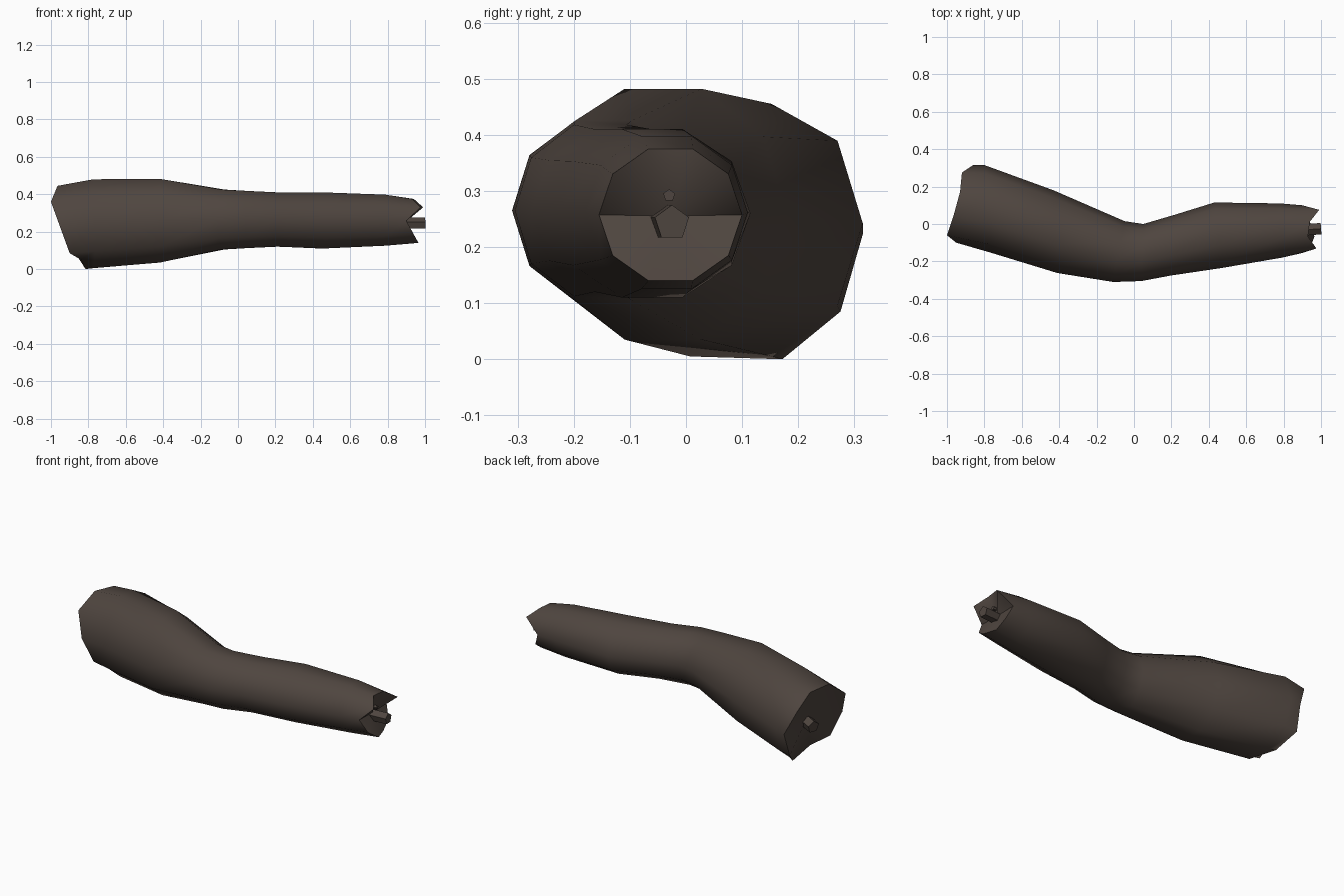
import bpy, bmesh, math
from mathutils import Vector

if "Cube" in bpy.data.objects:
    bpy.data.objects.remove(bpy.data.objects["Cube"])

SIDES = 10
skin = bpy.data.materials.new("dark brown")
skin.diffuse_color = (0.078, 0.060, 0.050, 1)
skin.use_nodes = True
skin.node_tree.nodes["Principled BSDF"].inputs["Base Color"].default_value = skin.diffuse_color


def ring(front, back, lo, hi, xs=None, dz={}):
    """Oval section between a front and a back point (x, y); xs and dz make rims ragged."""
    f, b = Vector(front), Vector(back)
    pts = []
    for k in range(SIDES):
        a = 2 * math.pi * k / SIDES
        p = f.lerp(b, 0.5 - 0.5 * math.cos(a))
        z = (lo + hi) / 2 + (hi - lo) / 2 * math.sin(a) / math.sin(math.radians(72))
        pts.append(Vector((xs[k] if xs else p.x, p.y, z + dz.get(k, 0))))
    return pts


def finish(bm, name, smooth):
    bmesh.ops.recalc_face_normals(bm, faces=bm.faces[:])
    me = bpy.data.meshes.new(name)
    bm.to_mesh(me)
    bm.free()
    me.materials.append(skin)
    ob = bpy.data.objects.new(name, me)
    bpy.context.collection.objects.link(ob)
    bpy.ops.object.select_all(action='DESELECT')
    ob.select_set(True)
    bpy.context.view_layer.objects.active = ob
    if smooth:
        bpy.ops.object.shade_smooth_by_angle(angle=math.radians(60))
    return ob


# ragged torn rims, starting at the front and going over the top
left_x = [-0.95, -1.0, -0.965, -0.93, -0.92, -0.86, -0.87, -0.815, -0.84, -0.90]
right_x = [0.90, 0.975, 0.93, 0.94, 0.99, 0.90, 0.93, 0.94, 0.965, 0.94]
left_rim = ring((-0.95, -0.10), (-0.92, 0.315), 0.0, 0.445, left_x, {8: 0.05, 3: -0.01})
right_rim = ring((0.90, -0.155), (0.92, 0.10), 0.14, 0.375, right_x)

# bent limb: sections perpendicular to the bend
sections = [
    left_rim,
    ring((-0.76, -0.155), (-0.80, 0.315), 0.005, 0.48, None, {3: -0.025}),
    ring((-0.41, -0.262), (-0.43, 0.18), 0.035, 0.482),
    ring((-0.11, -0.31), (-0.05, 0.015), 0.105, 0.425),
    ring((0.04, -0.305), (0.05, 0.0), 0.112, 0.418),
    ring((0.20, -0.275), (0.22, 0.05), 0.12, 0.41),
    ring((0.47, -0.235), (0.43, 0.115), 0.11, 0.41),
    ring((0.79, -0.18), (0.78, 0.11), 0.125, 0.398),
    right_rim,
]
bm = bmesh.new()
loops = [[bm.verts.new(p) for p in s] for s in sections]
for a, b in zip(loops, loops[1:]):
    for k in range(SIDES):
        n = (k + 1) % SIDES
        bm.faces.new((a[k], a[n], b[n], b[k]))
# dished torn ends
for loop, centre in ((loops[0], (-0.86, 0.11, 0.23)), (loops[-1], (0.90, -0.03, 0.255))):
    c = bm.verts.new(centre)
    for k in range(SIDES):
        bm.faces.new((loop[k], loop[(k + 1) % SIDES], c))
finish(bm, "limb", True)


# bone stubs sticking out of both ends
def bone(name, start, end, r, sides):
    s, e = Vector(start), Vector(end)
    bm = bmesh.new()
    bmesh.ops.create_cone(bm, cap_ends=True, segments=sides, radius1=r, radius2=r,
                          depth=(e - s).length)
    rot = (e - s).to_track_quat('Z', 'Y')
    for v in bm.verts:
        v.co = rot @ v.co + (s + e) / 2
    finish(bm, name, False)


bone("right_large_bone", (0.86, -0.035, 0.243), (1.0, -0.025, 0.243), 0.032, 5)
bone("right_small_bone", (0.86, -0.03, 0.292), (0.93, -0.03, 0.292), 0.011, 5)
bone("left_bone", (-0.80, 0.08, 0.23), (-0.92, 0.125, 0.21), 0.036, 5)
